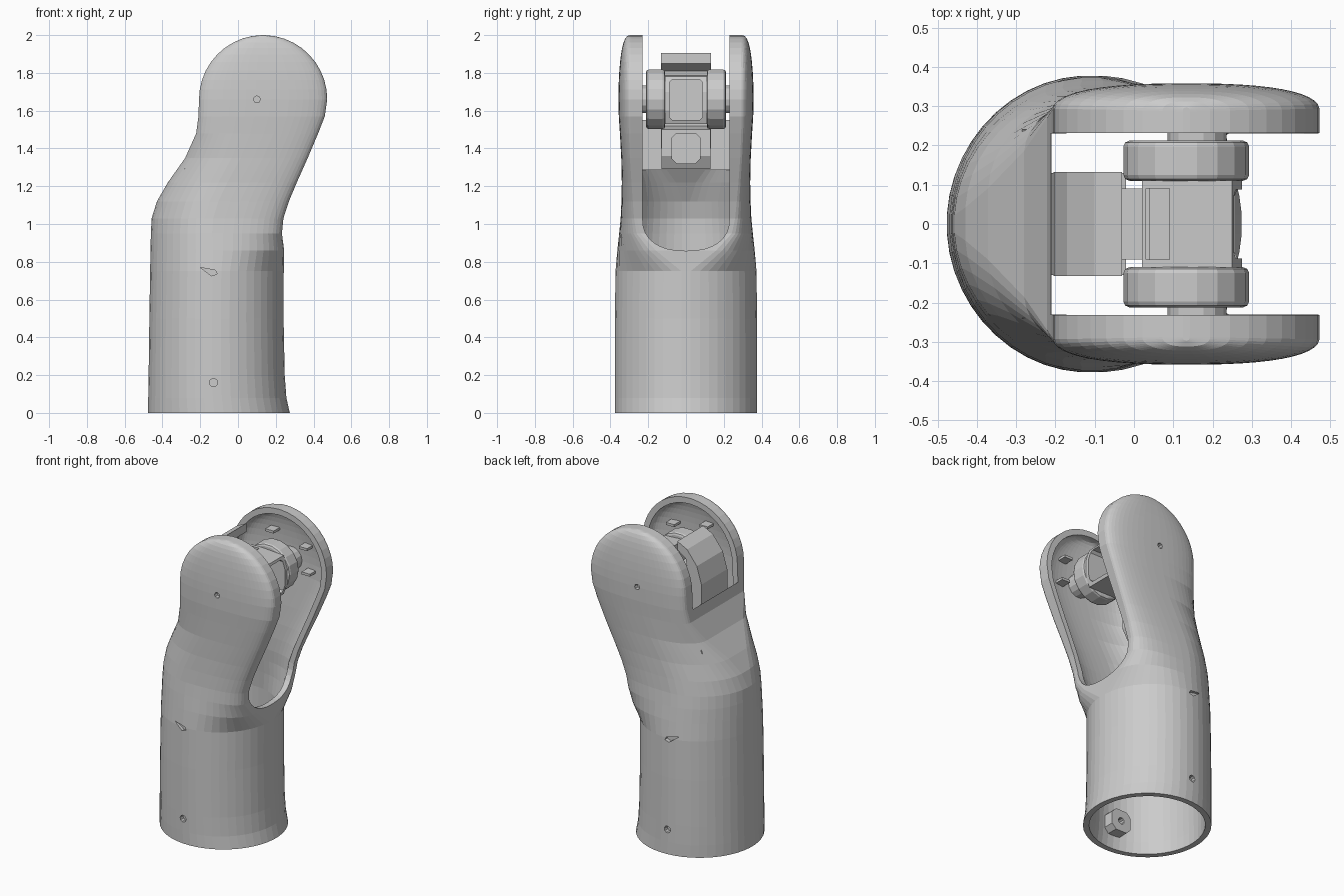
import bpy, bmesh, math

if "Cube" in bpy.data.objects:
    bpy.data.objects.remove(bpy.data.objects["Cube"])

N = 48


def make(name, bm):
    bmesh.ops.recalc_face_normals(bm, faces=bm.faces)
    me = bpy.data.meshes.new(name)
    bm.to_mesh(me)
    bm.free()
    ob = bpy.data.objects.new(name, me)
    bpy.context.collection.objects.link(ob)
    return ob


def prism(name, pts, lo, hi, axis='y'):
    """Extrude a profile along y (points are x,z) or along x (points are y,z)."""
    bm = bmesh.new()
    put = (lambda p, d: (p[0], d, p[1])) if axis == 'y' else (lambda p, d: (d, p[0], p[1]))
    a, b = [[bm.verts.new(put(p, d)) for p in pts] for d in (lo, hi)]
    bm.faces.new(a)
    bm.faces.new(b)
    for i in range(len(pts)):
        j = (i + 1) % len(pts)
        bm.faces.new((a[i], a[j], b[j], b[i]))
    return make(name, bm)


def circle(x, z, r, n=20):
    return [(x + r * math.cos(2 * math.pi * i / n), z + r * math.sin(2 * math.pi * i / n)) for i in range(n)]


def rect(x0, x1, z0, z1, c=0.0):
    if not c:
        return [(x0, z0), (x1, z0), (x1, z1), (x0, z1)]
    return [(x0 + c, z0), (x1 - c, z0), (x1, z0 + c), (x1, z1 - c),
            (x1 - c, z1), (x0 + c, z1), (x0, z1 - c), (x0, z0 + c)]


def cut(ob, cutter):
    cutter.hide_render = True
    m = ob.modifiers.new("cut", 'BOOLEAN')
    m.operation, m.solver, m.object = 'DIFFERENCE', 'EXACT', cutter
    bpy.context.view_layer.objects.active = ob
    bpy.ops.object.modifier_apply(modifier=m.name)
    bpy.data.objects.remove(cutter)


def bevel(ob, w):
    m = ob.modifiers.new("bevel", 'BEVEL')
    m.width, m.segments, m.limit_method = w, 2, 'ANGLE'


# Shell sections: z, x min, x max, half depth, half height of flat left and right edges
S = [(0, -.477, .275, .378, 0, 0), (.08, -.476, .257, .378, 0, 0), (.2, -.474, .248, .378, 0, 0),
     (.5, -.47, .242, .377, 0, 0), (.75, -.466, .243, .374, 0, 0), (.86, -.464, .245, .364, 0, .14),
     (.95, -.462, .233, .354, 0, .23), (1.03, -.458, .241, .346, 0, .25), (1.12, -.43, .27, .342, .02, .26),
     (1.22, -.372, .312, .34, .07, .27), (1.35, -.28, .37, .343, .17, .28), (1.48, -.222, .425, .35, .26, .285),
     (1.57, -.21, .46, .356, .28, .285)]
# round head of the cheeks
for k in range(11):
    t = math.radians(88.5) * k / 10
    w = .34 * math.cos(t)
    S.append((1.66 + .34 * math.sin(t), .133 - w, .133 + w, .292 + .066 * math.cos(t) ** .7, .285, .285))


def ring(bm, s, inset):
    z, x0, x1, h, el, er = s
    cx, a = (x0 + x1) / 2, (x1 - x0) / 2
    if inset:
        if z > 1.66:
            z = 1.66 + (z - 1.66) * .89
            a *= .89
        else:
            a -= inset
        h, el, er = h - inset, max(el - inset, 0), max(er - inset, 0)
    out = []
    for i in range(N):
        t = 2 * math.pi * (i + .5) / N
        c, sn = math.cos(t), math.sin(t)
        e = er if c > 0 else el
        p = 2 / (2 + .5 * e / .285)
        out.append(bm.verts.new((cx + math.copysign(abs(c) ** p, c) * a,
                                 math.copysign(e + (h - e) * abs(sn) ** p, sn), z)))
    return out


# Hollow shell with closed dome
bm = bmesh.new()
outer = [ring(bm, s, 0) for s in S]
inner = [ring(bm, s, .036) for s in S]
rings = outer[::-1] + inner
for a, b in zip(rings, rings[1:]):
    for i in range(N):
        j = (i + 1) % N
        bm.faces.new((a[i], a[j], b[j], b[i]))
bm.faces.new(rings[0])
bm.faces.new(rings[-1])
shell = make("arm_shell", bm)

# U-shaped slot between the two cheeks
u = [(.232, 2.3), (-.232, 2.3)]
for i in range(17):
    t = math.pi * (1 + i / 16)
    c, s = math.cos(t), math.sin(t)
    u.append((math.copysign(abs(c) ** .85, c) * .23, 1.03 - abs(s) ** .85 * .172))
cut(shell, prism("slot_cutter", u, -.212, .7, 'x'))

# Mirrored parts on each side
for side, sg in (("front", -1), ("back", 1)):
    # shallow screw holes and notches in the shell
    cut(shell, prism("screw_cutter", circle(-.13, .16, .022, 10), sg * .345, sg * .6))
    cut(shell, prism("notch_cutter", [(-.2, .77), (-.12, .755), (-.11, .735), (-.14, .725)], sg * .35, sg * .6))
    cut(shell, prism("pivot_pit_cutter", circle(.1, 1.66, .018, 8), sg * .33, sg * .6))
    # pivot barrel with bore
    barrel = prism("pivot_barrel_" + side, circle(.133, 1.66, .16, 18), sg * .11, sg * .212)
    cut(barrel, prism("bore_cutter", circle(.133, 1.66, .095, 18), sg * .09, sg * .19))
    bevel(barrel, .015)
    # pin into the cheek, and ribs inside the cheek
    prism("pivot_pin_" + side, circle(.16, 1.66, .075, 14), sg * .185, sg * .322)
    for k, (x, z) in enumerate(((.29, 1.78), (.31, 1.62), (.05, 1.83))):
        prism(f"cheek_rib_{side}_{k}", rect(x - .03, x + .03, z - .008, z + .008), sg * .25, sg * .315)
    # screw boss inside the tube
    boss = prism("screw_boss_" + side, rect(-.2, -.06, .09, .23, .03), sg * .27, sg * .345)
    cut(boss, prism("boss_hole", circle(-.13, .16, .022, 10), sg * .2, sg * .32))

# Centre hub with open face and top window
hub = prism("centre_hub", [(.02, 1.53), (.25, 1.53), (.275, 1.6), (.275, 1.7), (.25, 1.78), (.1, 1.79), (.02, 1.79)],
            -.111, .111)
cut(hub, prism("hub_face_cutter", rect(-.088, .088, 1.55, 1.765, .015), .12, .4, 'x'))
cut(hub, prism("hub_top_cutter", rect(.03, .09, 1.7, 1.9), -.09, .09))

# Curved back plate behind the hub
prism("back_plate", [(-.205, 1.4), (-.203, 1.67), (-.17, 1.78), (-.1, 1.87), (-.03, 1.905), (-.03, 1.85),
                     (-.09, 1.81), (-.11, 1.7), (-.11, 1.4)], -.132, .132)

# Web closing the top of the shell's back wall
prism("back_web", [(-.285, 1.285), (-.21, 1.285), (-.21, 1.475)], -.24, .24)

# Lower link with rounded window
link = prism("lower_link", [(-.215, 1.29), (-.06, 1.29), (-.02, 1.36), (-.02, 1.5), (-.11, 1.52), (-.2, 1.5)],
             -.13, .13)
cut(link, prism("link_window_cutter", rect(-.075, .075, 1.32, 1.48, .025), -.1, .1, 'x'))

# Neck joining the link to the hub
prism("link_neck", rect(-.12, .04, 1.54, 1.72), -.09, .09)
